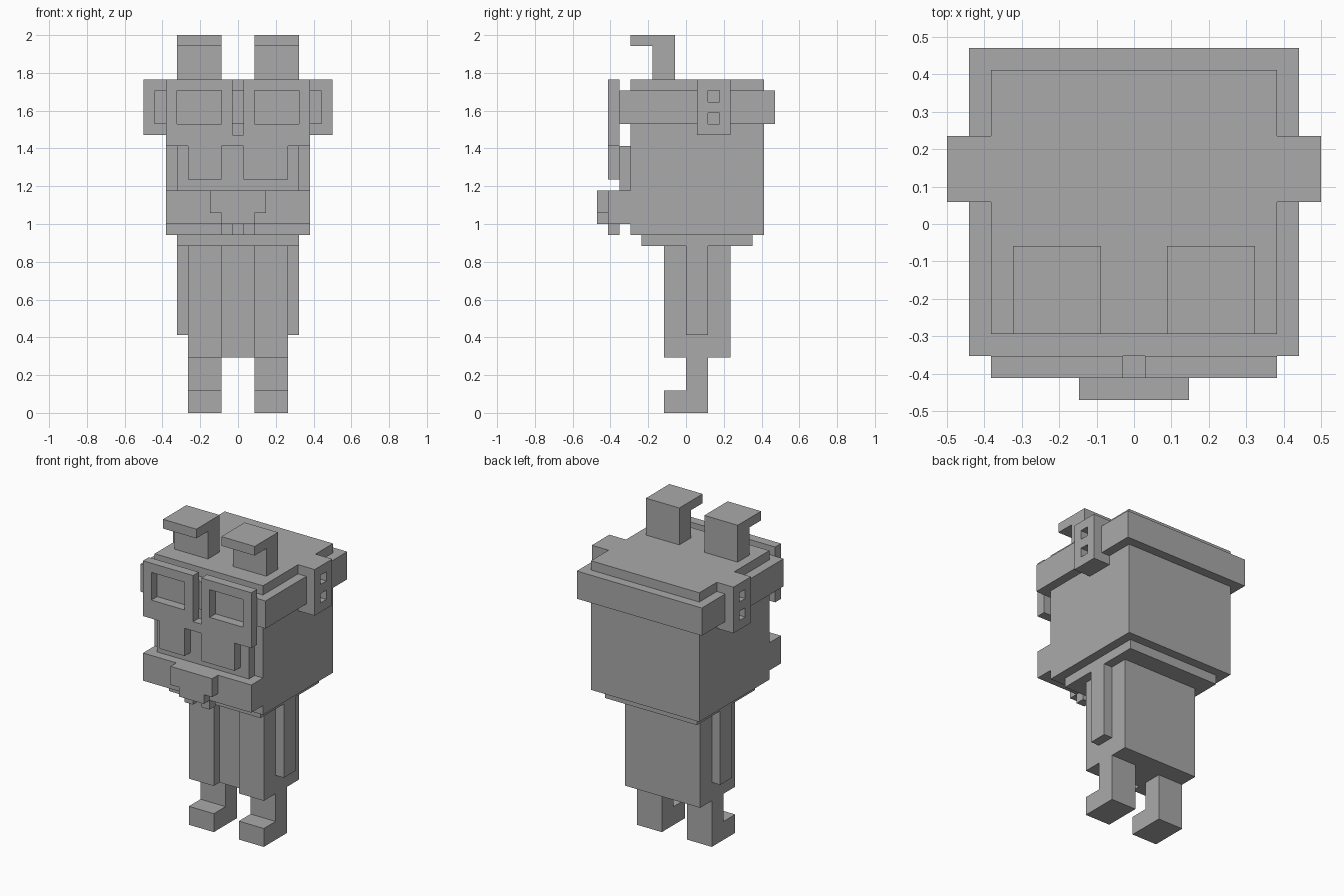
import bpy
import bmesh
from mathutils import Vector

old = bpy.data.objects.get("Cube")
if old:
    bpy.data.objects.remove(old, do_unlink=True)

U = 2 / 34  # one block of the blocky grid

grey = bpy.data.materials.new("plain grey")
grey.use_nodes = True
COLOUR = (0.4, 0.4, 0.4, 1)
grey.diffuse_color = COLOUR
grey.node_tree.nodes["Principled BSDF"].inputs["Base Color"].default_value = COLOUR

# How each profile's two axes and its extrusion axis map to x, y, z
PLANES = {
    "front": lambda a, b, d: (a, d, b),
    "side": lambda a, b, d: (d, a, b),
    "top": lambda a, b, d: (a, b, d),
}


def prism(name, plane, profile, start, end):
    """Extrude a flat outline between two depths, measured in blocks."""
    place = PLANES[plane]
    bm = bmesh.new()
    face = bm.faces.new([bm.verts.new(Vector(place(a, b, start)) * U) for a, b in profile])
    out = bmesh.ops.extrude_face_region(bm, geom=[face])
    shift = Vector(place(0, 0, end - start)) * U
    bmesh.ops.translate(bm, vec=shift, verts=[g for g in out["geom"] if isinstance(g, bmesh.types.BMVert)])
    bmesh.ops.recalc_face_normals(bm, faces=bm.faces)
    mesh = bpy.data.meshes.new(name)
    bm.to_mesh(mesh)
    bm.free()
    mesh.materials.append(grey)
    obj = bpy.data.objects.new(name, mesh)
    bpy.context.collection.objects.link(obj)
    return obj


def box(name, x, y, z):
    outline = [(x[0], y[0]), (x[1], y[0]), (x[1], y[1]), (x[0], y[1])]
    return prism(name, "top", outline, *z)


def cut(obj, x, y, z):
    """Cut a rectangular opening and discard the cutter."""
    cutter = box("cutter", x, y, z)
    cutter.hide_render = True
    mod = obj.modifiers.new("opening", "BOOLEAN")
    mod.operation = "DIFFERENCE"
    mod.solver = "EXACT"
    mod.object = cutter
    bpy.context.view_layer.objects.active = obj
    bpy.ops.object.modifier_apply(modifier=mod.name)
    bpy.data.objects.remove(cutter, do_unlink=True)


def span(side, inner, outer):
    return sorted((side * inner, side * outer))


# Head, strap around it and the raised lower face
box("head", (-6.5, 6.5), (-5, 7), (16, 30))
box("head_strap", (-7.5, 7.5), (-6, 8), (26, 29))
box("lower_face", (-5.5, 5.5), (-6, -5), (20, 24))

# Goggle mask with a slit above the nose and a notch below it
mask = prism("goggle_mask", "front", [
    (-6.5, 30), (-0.5, 30), (-0.5, 25), (0.5, 25), (0.5, 30), (6.5, 30),
    (6.5, 24), (4.5, 24), (4.5, 21), (0.5, 21), (0.5, 24), (-1.5, 24),
    (-1.5, 21), (-4.5, 21), (-4.5, 24), (-6.5, 24)], -7, -6)

# Jaw and stepped snout
box("jaw", (-6.5, 6.5), (-7, -5), (17, 20))
prism("snout", "front", [
    (-2.5, 20), (2.5, 20), (2.5, 18), (1.5, 18),
    (1.5, 17), (-1.5, 17), (-1.5, 18), (-2.5, 18)], -8, -7)

# Neck and coat with an open front
box("neck", (-5.5, 5.5), (-4, 6), (15, 16))
prism("coat", "top", [
    (-4.5, -2), (-1.5, -2), (-1.5, -1), (1.5, -1),
    (1.5, -2), (4.5, -2), (4.5, 4), (-4.5, 4)], 5, 15)

# Paired parts
for side, label in ((1, "left"), (-1, "right")):
    cut(mask, span(side, 1.5, 5.5), (-8, -5), (26, 29))

    buckle = box(label + "_buckle", span(side, 6.5, 8.5), (1, 4), (25, 30))
    for z in (26, 28):
        cut(buckle, span(side, 7.5, 9), (2, 3), (z, z + 1))

    prism(label + "_ear", "side", [
        (-3, 30), (-1, 30), (-1, 34), (-5, 34), (-5, 33), (-3, 33)],
        *span(side, 1.5, 5.5))
    box(label + "_tooth", span(side, 0.5, 1.5), (-7, -6), (16, 17))
    box(label + "_arm", span(side, 4.5, 5.5), (0, 2), (7, 15))
    prism(label + "_leg", "side", [
        (-2, 0), (2, 0), (2, 5), (0, 5), (0, 2), (-2, 2)],
        *span(side, 1.5, 4.5))
